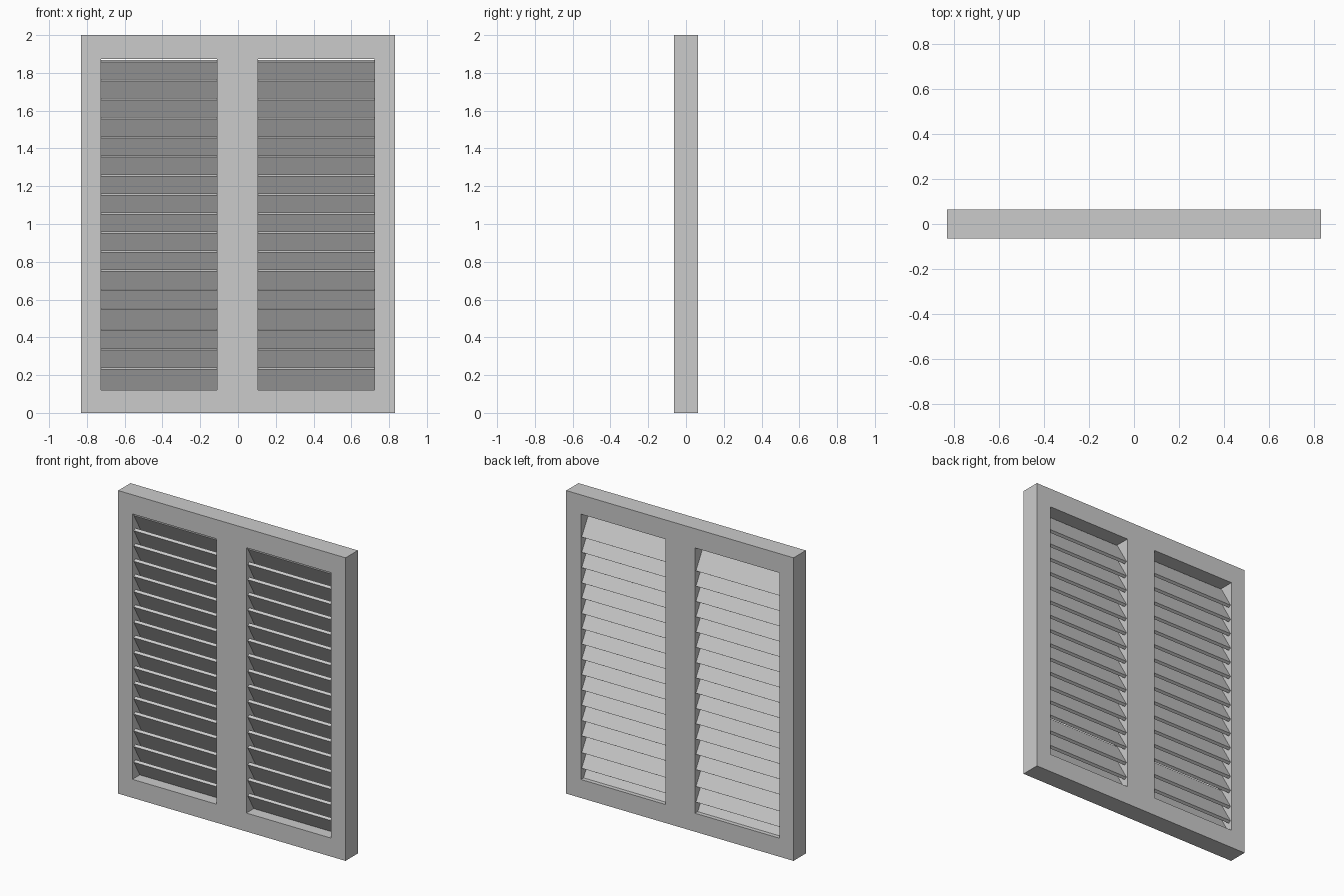
import bpy, bmesh, math
from mathutils import Matrix, Vector

if "Cube" in bpy.data.objects:
    bpy.data.objects.remove(bpy.data.objects["Cube"])

HALF_DEPTH = 0.064
XS = [-0.83, -0.726, -0.111, 0.106, 0.723, 0.83]   # stile / opening borders
ZS = [0.0, 0.122, 1.873, 2.0]                      # rail / opening borders
TILT = math.radians(30)
SLAT_LEN, SLAT_THICK = 0.173, 0.02


def add_object(name, bm):
    bmesh.ops.recalc_face_normals(bm, faces=bm.faces)
    mesh = bpy.data.meshes.new(name)
    bm.to_mesh(mesh)
    bm.free()
    ob = bpy.data.objects.new(name, mesh)
    bpy.context.collection.objects.link(ob)
    return ob


# Frame: one flat grid with two open cells, extruded to full depth
bm = bmesh.new()
grid = [[bm.verts.new((x, -HALF_DEPTH, z)) for z in ZS] for x in XS]
for i in range(len(XS) - 1):
    for j in range(len(ZS) - 1):
        if j == 1 and i in (1, 3):
            continue
        bm.faces.new((grid[i][j], grid[i + 1][j], grid[i + 1][j + 1], grid[i][j + 1]))
front = list(bm.faces)
ext = bmesh.ops.extrude_face_region(bm, geom=front, use_keep_orig=True)
back = [g for g in ext["geom"] if isinstance(g, bmesh.types.BMVert)]
bmesh.ops.translate(bm, verts=back, vec=(0, 2 * HALF_DEPTH, 0))
add_object("window_frame", bm)

# Slat heights: an upper run, a slightly wider gap, then three lower slats
tops = [1.863 - 0.1009 * k for k in range(14)] + [0.44, 0.337, 0.234]


def louvre_bank(name, x0, x1):
    """Tilted slats, high at the front and low at the back."""
    bm = bmesh.new()
    for top in tops:
        centre = Vector(((x0 + x1) / 2, 0.003, top - SLAT_LEN / 2 * math.cos(TILT)))
        m = (Matrix.Translation(centre) @ Matrix.Rotation(TILT, 4, 'X')
             @ Matrix.Diagonal((x1 - x0, SLAT_THICK, SLAT_LEN, 1)))
        bmesh.ops.create_cube(bm, size=1, matrix=m)
    return add_object(name, bm)


louvre_bank("left_louvre_slats", XS[1], XS[2])
louvre_bank("right_louvre_slats", XS[3], XS[4])
